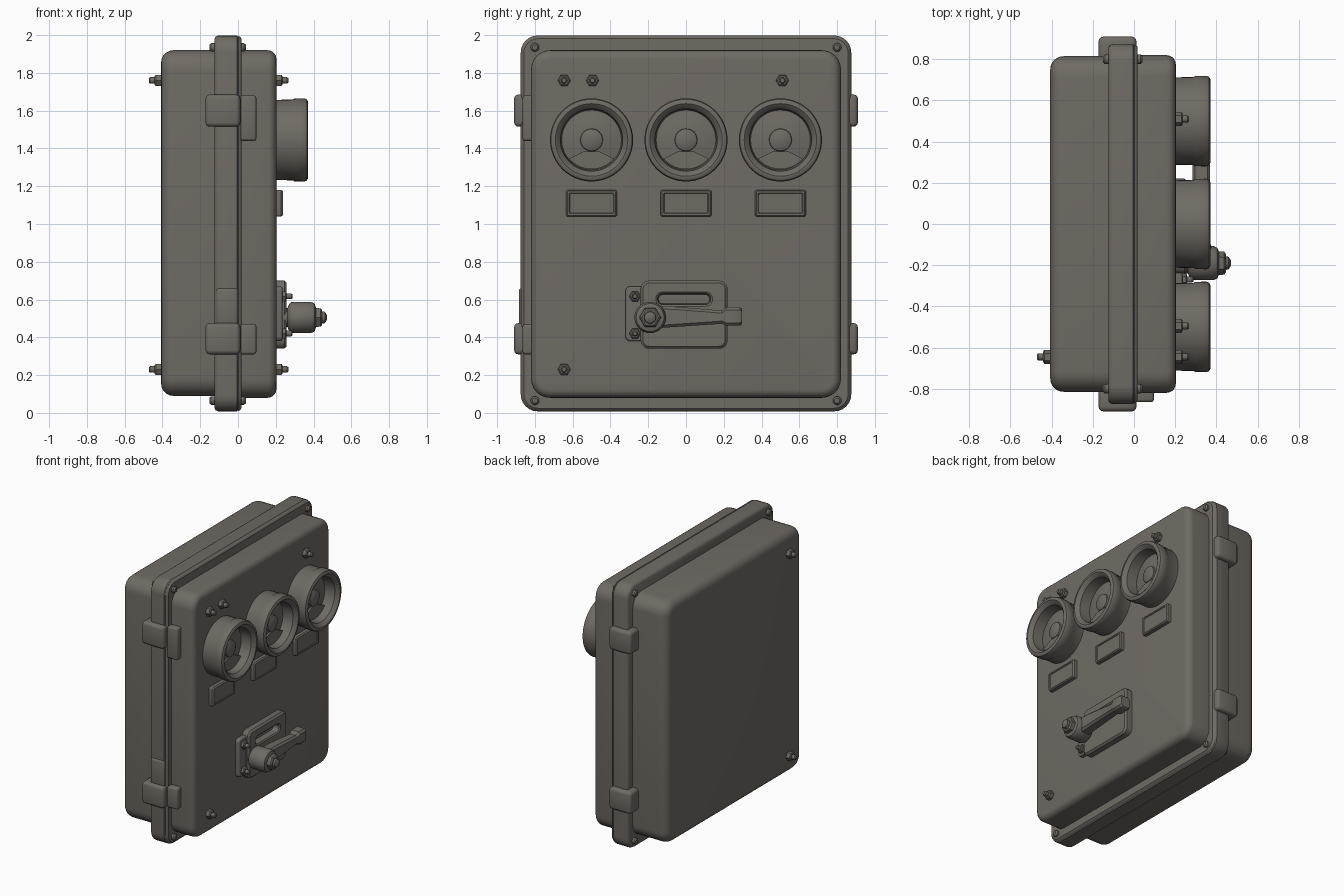
import bpy
import bmesh
import math
from mathutils import Vector

cube = bpy.data.objects.get("Cube")
if cube:
    bpy.data.objects.remove(cube, do_unlink=True)

metal = bpy.data.materials.new("weathered grey metal")
metal.use_nodes = True
COLOUR = (0.16, 0.145, 0.126, 1)
metal.diffuse_color = COLOUR
bsdf = metal.node_tree.nodes["Principled BSDF"]
bsdf.inputs["Base Color"].default_value = COLOUR
bsdf.inputs["Roughness"].default_value = 0.8


def finish(name, bm, angle=35):
    bmesh.ops.remove_doubles(bm, verts=bm.verts, dist=1e-5)
    bmesh.ops.recalc_face_normals(bm, faces=bm.faces)
    mesh = bpy.data.meshes.new(name)
    bm.to_mesh(mesh)
    bm.free()
    mesh.materials.append(metal)
    obj = bpy.data.objects.new(name, mesh)
    bpy.context.collection.objects.link(obj)
    bpy.ops.object.select_all(action="DESELECT")
    obj.select_set(True)
    bpy.context.view_layer.objects.active = obj
    bpy.ops.object.shade_smooth_by_angle(angle=math.radians(angle))
    return obj


def skin(name, rings):
    """Join equal rings of points and cap both ends."""
    bm = bmesh.new()
    loops = [[bm.verts.new(p) for p in ring] for ring in rings]
    n = len(loops[0])
    for a, b in zip(loops, loops[1:]):
        for i in range(n):
            j = (i + 1) % n
            bm.faces.new((a[i], a[j], b[j], b[i]))
    bm.faces.new(loops[0])
    bm.faces.new(loops[-1])
    return finish(name, bm)


def rounded_ring(x, y, z, width, height, radius, steps=6):
    """Rounded rectangle facing along x."""
    points = []
    for k, (sy, sz) in enumerate(((1, 1), (-1, 1), (-1, -1), (1, -1))):
        for s in range(steps + 1):
            a = math.pi / 2 * (k + s / steps)
            points.append((x, y + sy * (width / 2 - radius) + radius * math.cos(a),
                           z + sz * (height / 2 - radius) + radius * math.sin(a)))
    return points


def slab(name, y, z, width, height, radius, sections):
    """Stack of rounded rectangles; each section is (x, inset)."""
    return skin(name, [rounded_ring(x, y, z, width - 2 * d, height - 2 * d,
                                    max(radius - d, 0.008)) for x, d in sections])


def lathe(name, y, z, profile, sides=48):
    """Turned part about the x axis; profile is (x, radius)."""
    rings = []
    for x, r in profile:
        r = max(r, 0.001)
        rings.append([(x, y + r * math.cos(i * math.tau / sides),
                       z + r * math.sin(i * math.tau / sides)) for i in range(sides)])
    return skin(name, rings)


def block(name, low, high, bevel=0.015):
    low, high = Vector(low), Vector(high)
    bm = bmesh.new()
    bmesh.ops.create_cube(bm, size=1)
    for v in bm.verts:
        v.co = (low + high) / 2 + v.co * (high - low)
    bmesh.ops.bevel(bm, geom=bm.edges[:], offset=bevel, segments=3, profile=0.5,
                    affect="EDGES")
    return finish(name, bm)


def soft(start, end, r, steps=5):
    """Sections rounding off the edge at end."""
    sign = 1 if end > start else -1
    arc = [(end - sign * r * (1 - math.sin(a)), r * (1 - math.cos(a)))
           for a in (math.pi / 2 * s / steps for s in range(steps + 1))]
    return [(start, 0)] + arc


def bolt(name, x, y, z, direction=1, size=1):
    lathe(name + "_nut", y, z, [(x, 0.034 * size), (x + direction * 0.03, 0.034 * size),
                                (x + direction * 0.036, 0.026 * size)], 6)
    lathe(name + "_stud", y, z, [(x, 0.017 * size), (x + direction * 0.06, 0.017 * size),
                                 (x + direction * 0.067, 0.011 * size)], 12)


# Enclosure: rear box, flanges and front cover
slab("rear_box", 0, 1.005, 1.63, 1.83, 0.1, soft(-0.08, -0.407, 0.065))
slab("rear_flange", 0, 1.003, 1.75, 1.99, 0.09,
     [(-0.125, 0.018), (-0.118, 0.006), (-0.105, 0), (-0.006, 0), (0.0, 0.006)])
slab("cover_flange", 0, 1.003, 1.745, 1.985, 0.09,
     [(-0.002, 0.006), (0.003, 0), (0.01, 0.003), (0.018, 0.014)])
slab("front_cover", 0, 1.0, 1.64, 1.84, 0.1, soft(0, 0.203, 0.045))

# Flange corner bolts
for sy in (-1, 1):
    for z in (0.065, 1.935):
        lathe("flange_bolt", sy * 0.8, z,
              [(-0.15, 0.016), (-0.142, 0.023), (0.032, 0.023), (0.042, 0.014)], 14)

# Side clasps, with hinge lugs on one side
for z0, z1 in ((0.31, 0.475), (1.515, 1.685)):
    for sy in (-1, 1):
        ya, yb = sorted((sy * 0.79, sy * 0.91))
        block("side_clasp", (-0.172, ya, z0), (0.012, yb, z1), 0.022)
    block("hinge_lug", (0.008, -0.865, z0 if z0 < 1 else 1.44), (0.097, -0.78, z1 - 0.005), 0.014)
block("strip_lower_boss", (-0.115, -0.885, 0.45), (0.0, -0.84, 0.66), 0.015)

# Panel studs front and rear
for y, z in ((-0.645, 1.76), (-0.495, 1.76), (0.51, 1.76), (-0.645, 0.23)):
    bolt("panel_stud", 0.2, y, z)
for z in (0.23, 1.76):
    bolt("rear_stud", -0.405, -0.645, z, -1)

# Gauges and their label plates
for y in (-0.5, 0.0, 0.5):
    lathe("gauge_housing", y, 1.445,
          [(0.19, 0.212), (0.29, 0.214), (0.298, 0.219), (0.352, 0.22), (0.364, 0.215),
           (0.371, 0.203), (0.371, 0.192), (0.362, 0.18), (0.352, 0.172), (0.345, 0.165),
           (0.265, 0.158), (0.27, 0.13), (0.278, 0.09), (0.282, 0.04), (0.283, 0)])
    lathe("gauge_hub", y, 1.445, [(0.27, 0.062), (0.292, 0.058), (0.3, 0.04), (0.303, 0)], 24)
    bm = bmesh.new()
    arc = [math.radians(a) for a in range(220, 321, 10)]
    outline = [(y + 0.155 * math.cos(a), 1.445 + 0.155 * math.sin(a)) for a in arc]
    outline += [(y + 0.04, 1.385), (y - 0.04, 1.385)]
    face = bm.faces.new([bm.verts.new((0.262, py, pz)) for py, pz in outline])
    out = bmesh.ops.extrude_face_region(bm, geom=[face])
    for v in out["geom"]:
        if isinstance(v, bmesh.types.BMVert):
            v.co.x += 0.03
    bmesh.ops.delete(bm, geom=[face], context="FACES_ONLY")
    finish("gauge_dial_mask", bm)
    slab("label_plate", y, 1.11, 0.27, 0.142, 0.012,
         [(0.195, 0), (0.228, 0), (0.237, 0.007), (0.237, 0.016), (0.232, 0.02)])

# Latch plate with a sunken slot
slot = dict(y=-0.01, z=0.602)
skin("latch_plate", [
    rounded_ring(0.195, -0.01, 0.52, 0.46, 0.36, 0.045),
    rounded_ring(0.245, -0.01, 0.52, 0.46, 0.36, 0.045),
    rounded_ring(0.258, -0.01, 0.52, 0.435, 0.335, 0.035),
    rounded_ring(0.258, width=0.3, height=0.075, radius=0.034, **slot),
    rounded_ring(0.25, width=0.28, height=0.058, radius=0.027, **slot),
    rounded_ring(0.206, width=0.27, height=0.048, radius=0.022, **slot)])
slab("latch_tab", -0.255, 0.525, 0.13, 0.29, 0.025, soft(0.195, 0.235, 0.01))
for z in (0.42, 0.617):
    bolt("latch_bolt", 0.222, -0.27, z, size=0.9)

# Turning handle
lathe("handle_hub", -0.19, 0.505,
      [(0.23, 0.05), (0.262, 0.05), (0.272, 0.074), (0.285, 0.083), (0.385, 0.083),
       (0.405, 0.074), (0.412, 0.055)], 32)
lathe("handle_nut", -0.19, 0.505, [(0.405, 0.058), (0.438, 0.056), (0.446, 0.045)], 6)
lathe("handle_cap", -0.19, 0.505, [(0.44, 0.034), (0.46, 0.03), (0.47, 0.014)], 16)
lever = []
for y, low, high, back, front in ((-0.21, 0.445, 0.565, 0.285, 0.375),
                                  (-0.06, 0.455, 0.562, 0.285, 0.372),
                                  (0.19, 0.472, 0.542, 0.29, 0.362),
                                  (0.215, 0.462, 0.56, 0.283, 0.37),
                                  (0.285, 0.462, 0.56, 0.283, 0.37),
                                  (0.297, 0.47, 0.55, 0.29, 0.362)):
    c = 0.014
    lever.append([(x, y, z) for x, z in (
        (back + c, low), (front - c, low), (front, low + c), (front, high - c),
        (front - c, high), (back + c, high), (back, high - c), (back, low + c))])
skin("handle_lever", lever)
